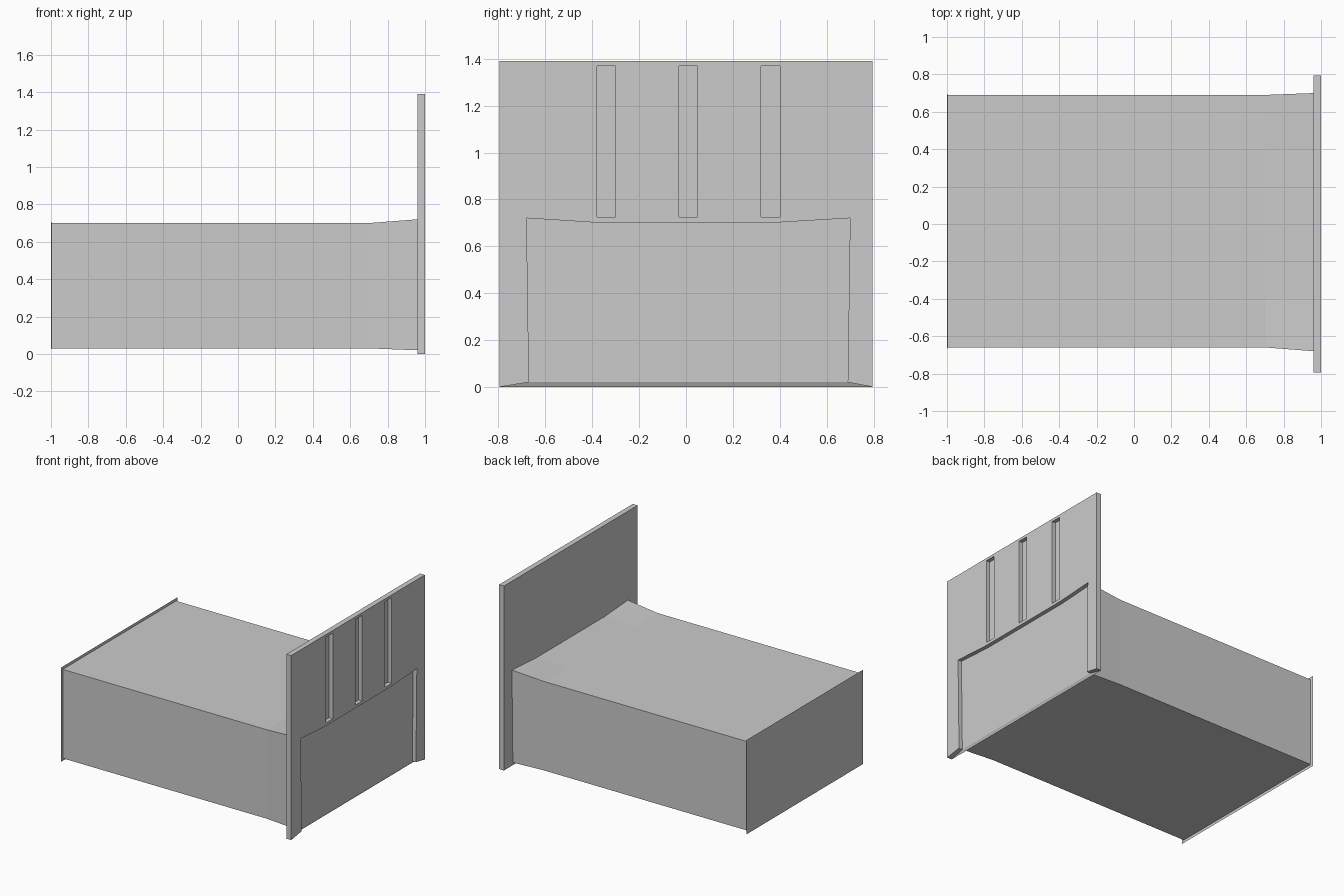
import bpy, bmesh

if "Cube" in bpy.data.objects:
    bpy.data.objects.remove(bpy.data.objects["Cube"])

def make_object(name, bm):
    bmesh.ops.recalc_face_normals(bm, faces=bm.faces)
    me = bpy.data.meshes.new(name)
    bm.to_mesh(me)
    bm.free()
    ob = bpy.data.objects.new(name, me)
    bpy.context.collection.objects.link(ob)
    return ob

def ring(bm, x, outline):
    return [bm.verts.new((x, y, z)) for y, z in outline]

def bridge(bm, a, b, closed=True):
    for i in range(len(a) if closed else len(a) - 1):
        j = (i + 1) % len(a)
        bm.faces.new((a[i], a[j], b[j], b[i]))

def body_outline(y0, y1, z0, z1, mid):
    return [(y0, z0), (y0, z1), (-0.4, mid), (0.4, mid), (y1, z1), (y1, z0)]

FRONT, FLOOR, BACK = 0.96, 0.97, 1.0
W, H = 0.795, 1.39
flare = [(-0.67, 0.02), (-0.68, 0.72), (-0.4, 0.702), (0.4, 0.702),
         (0.70, 0.72), (0.69, 0.02)]

# Mattress block: thin rim at the foot, straight box, flared at the headboard
bm = bmesh.new()
straight = body_outline(-0.66, 0.69, 0.03, 0.70, 0.70)
rings = [ring(bm, -1.0, body_outline(-0.68, 0.71, 0.01, 0.72, 0.72)),
         ring(bm, -0.998, straight),
         ring(bm, 0.70, straight),
         ring(bm, FRONT, flare)]
for a, b in zip(rings, rings[1:]):
    bridge(bm, a, b)
bm.faces.new(rings[0])
make_object("mattress_block", bm)

# Headboard: panel with a shallow recess in the back, open to a sloped bottom
bm = bmesh.new()
corners = [(-W, 0), (-W, H), (W, H), (W, 0)]
front = ring(bm, FRONT, corners)
back = ring(bm, BACK, corners)
rim = ring(bm, BACK, flare)
floor = ring(bm, FLOOR, flare)
bm.faces.new(front)
bm.faces.new(floor)
bm.faces.new(back + rim[::-1])
bridge(bm, front, back, closed=False)
bridge(bm, rim, floor, closed=False)
bm.faces.new((front[0], front[3], floor[5], floor[0]))
bm.faces.new((front[0], back[0], rim[0], floor[0]))
bm.faces.new((front[3], back[3], rim[5], floor[5]))
headboard = make_object("headboard", bm)

# Three upright slots cut into the back of the headboard
bm = bmesh.new()
for y in (-0.34, 0.01, 0.36):
    outline = [(y - 0.04, 0.725), (y - 0.04, 1.37), (y + 0.04, 1.37), (y + 0.04, 0.725)]
    a, b = ring(bm, FLOOR, outline), ring(bm, 1.1, outline)
    bm.faces.new(a)
    bm.faces.new(b)
    bridge(bm, a, b)
cutter = make_object("slot_cutter", bm)
cutter.hide_render = True
cutter.hide_set(True)
mod = headboard.modifiers.new("slots", 'BOOLEAN')
mod.operation = 'DIFFERENCE'
mod.solver = 'EXACT'
mod.object = cutter
